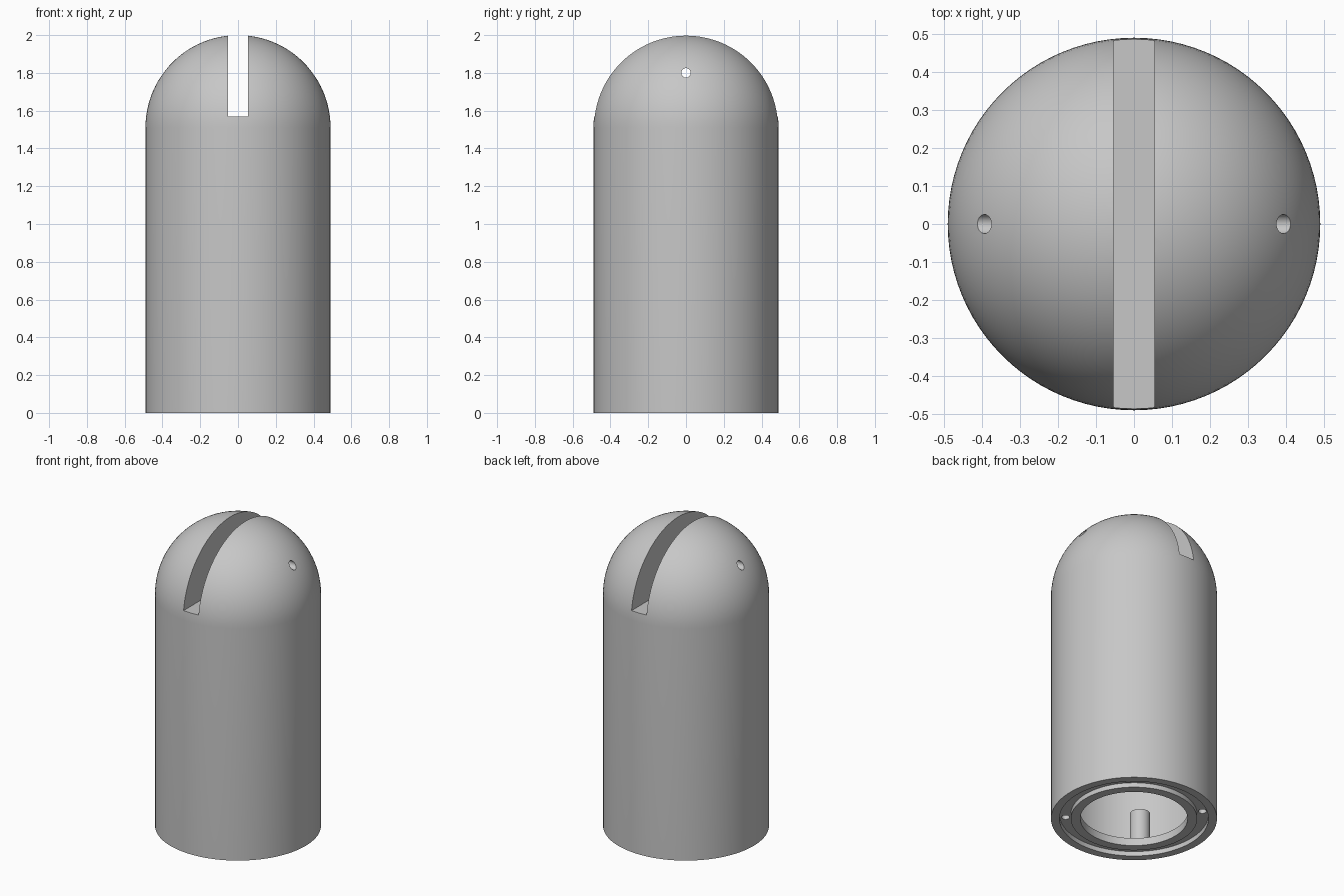
import bpy, bmesh
from math import sin, cos, pi, radians
from mathutils import Matrix, Vector

if "Cube" in bpy.data.objects:
    bpy.data.objects.remove(bpy.data.objects["Cube"], do_unlink=True)

RADIUS, HEIGHT, BORE = 0.49, 2.0, 0.44
SEGMENTS = 96

grey = bpy.data.materials.new("plain grey")
grey.use_nodes = True
grey.diffuse_color = (0.57, 0.57, 0.57, 1)
grey.node_tree.nodes["Principled BSDF"].inputs["Base Color"].default_value = grey.diffuse_color


def finish(name, bm):
    bmesh.ops.recalc_face_normals(bm, faces=bm.faces)
    mesh = bpy.data.meshes.new(name)
    bm.to_mesh(mesh)
    bm.free()
    mesh.materials.append(grey)
    obj = bpy.data.objects.new(name, mesh)
    bpy.context.collection.objects.link(obj)
    return obj


def lathe(name, profile, closed=True):
    """Spin an (r, z) profile around the vertical axis."""
    bm = bmesh.new()
    verts = [bm.verts.new((r, 0, z)) for r, z in profile]
    pairs = list(zip(verts, verts[1:]))
    if closed:
        pairs.append((verts[-1], verts[0]))
    edges = [bm.edges.new(p) for p in pairs]
    bmesh.ops.spin(bm, geom=verts + edges, cent=(0, 0, 0), axis=(0, 0, 1),
                   angle=2 * pi, steps=SEGMENTS, use_merge=True)
    bmesh.ops.remove_doubles(bm, verts=bm.verts, dist=1e-5)
    return finish(name, bm)


def cylinder(name, radius, length, centre, axis="Z", sides=32):
    bm = bmesh.new()
    turn = Matrix.Rotation(pi / 2, 4, "Y") if axis == "X" else Matrix()
    bmesh.ops.create_cone(bm, cap_ends=True, segments=sides, radius1=radius,
                          radius2=radius, depth=length,
                          matrix=Matrix.Translation(centre) @ turn)
    return finish(name, bm)


def box(name, size, centre):
    bm = bmesh.new()
    bmesh.ops.create_cube(bm, size=1, matrix=Matrix.Translation(centre) @
                          Matrix.Diagonal((*size, 1)))
    return finish(name, bm)


def activate(obj):
    bpy.ops.object.select_all(action="DESELECT")
    obj.select_set(True)
    bpy.context.view_layer.objects.active = obj


def cut(obj, cutter):
    mod = obj.modifiers.new("cut", "BOOLEAN")
    mod.operation, mod.solver, mod.object = "DIFFERENCE", "EXACT", cutter
    activate(obj)
    bpy.ops.object.modifier_apply(modifier=mod.name)


def discard(obj):
    bpy.data.objects.remove(obj, do_unlink=True)


# Hollow body with a hemispherical top
spring = HEIGHT - RADIUS
dome = [(RADIUS * cos(a), spring + RADIUS * sin(a))
        for a in (radians(90 * i / 24) for i in range(24))]
body = lathe("domed_body", [(BORE, 0), (RADIUS, 0)] + dome +
             [(0, HEIGHT), (0, 1.48), (BORE, 1.48), (BORE, 0)], closed=False)

# Slot across the dome and the cross pin hole
for cutter in (box("slot_cutter", (0.108, 1.2, 0.6), (0, 0, 1.87)),
               cylinder("pin_cutter", 0.025, 1.2, (0, 0, 1.8), "X")):
    cut(body, cutter)
    discard(cutter)

# Base ring with a raised inner lip
base = lathe("base_ring", [(0.317, 0), (0.373, 0), (0.373, 0.03),
                           (0.45, 0.03), (0.45, 0.05), (0.317, 0.05)])

# Four screw posts on the diagonals, bored from below through the base ring
parts = [body, base]
for i in range(4):
    a = radians(45 + 90 * i)
    spot = Vector((0.405 * cos(a), 0.405 * sin(a), 0))
    post = cylinder(f"screw_post_{i + 1}", 0.06, 0.225, spot + Vector((0, 0, 0.153)))
    hole = cylinder("screw_hole_cutter", 0.024, 0.22, spot + Vector((0, 0, 0.1)), sides=20)
    cut(base, hole)
    cut(post, hole)
    discard(hole)
    parts.append(post)

for part in parts:
    activate(part)
    bpy.ops.object.shade_smooth_by_angle(angle=radians(30))
